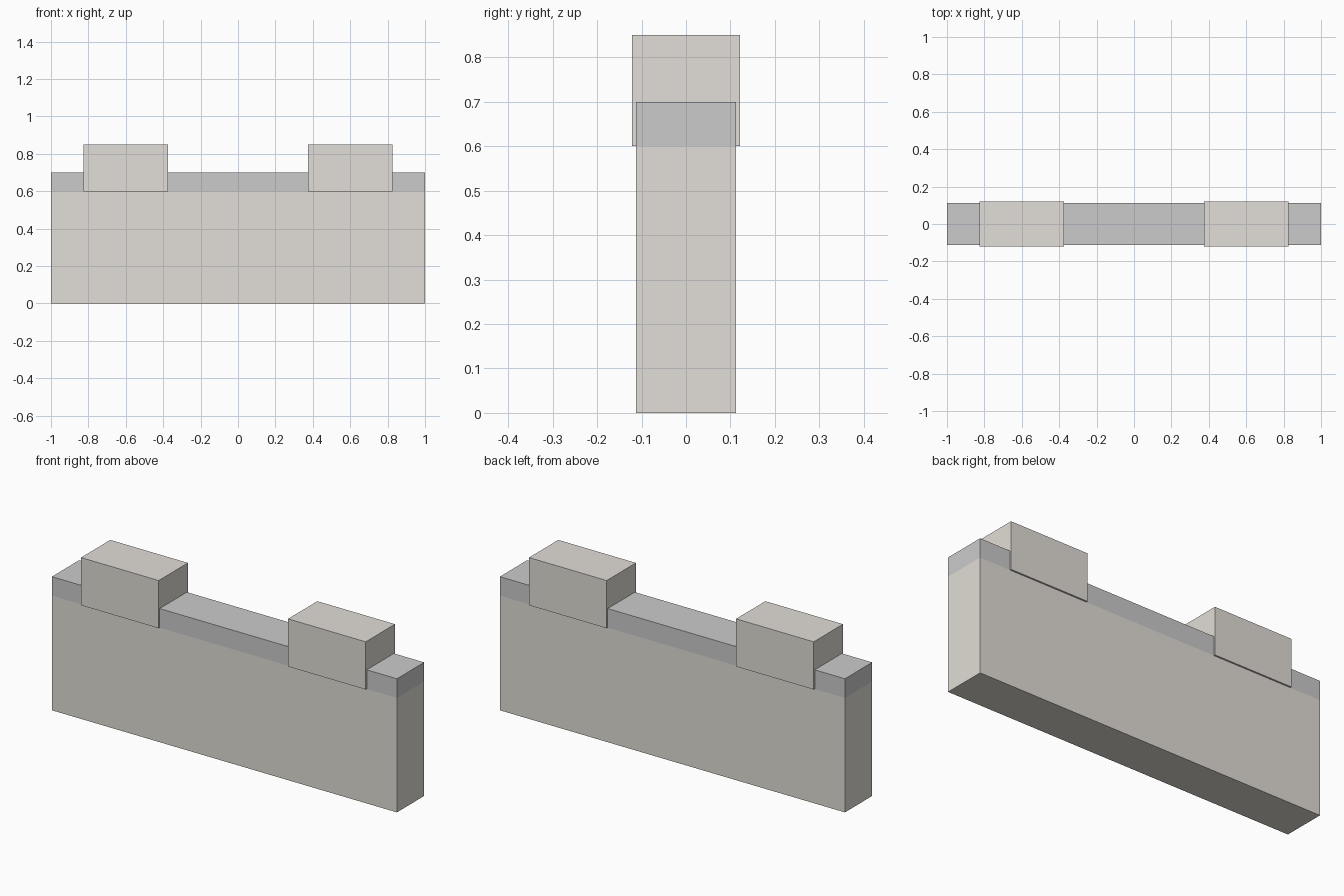
import bpy

if "Cube" in bpy.data.objects:
    bpy.data.objects.remove(bpy.data.objects["Cube"])

stone = bpy.data.materials.new("warm_stone")
stone.diffuse_color = (0.76, 0.73, 0.68, 1)
stone.use_nodes = True
stone.node_tree.nodes["Principled BSDF"].inputs["Base Color"].default_value = stone.diffuse_color


def box(name, x, width, depth, z0, z1, mat=None):
    bpy.ops.mesh.primitive_cube_add(size=1, location=(x, 0, (z0 + z1) / 2))
    ob = bpy.context.object
    ob.name = name
    ob.scale = (width, depth, z1 - z0)
    bpy.ops.object.transform_apply(location=False, rotation=False, scale=True)
    if mat:
        ob.data.materials.append(mat)
    return ob


# wall body and the plain grey course along its top
box("wall_body", 0, 2.0, 0.225, 0, 0.6, stone)
box("wall_top_course", 0, 2.0, 0.225, 0.6, 0.7)

# two battlement blocks, slightly proud of the wall faces
for side, label in ((-1, "left"), (1, "right")):
    box(f"battlement_{label}", side * 0.6, 0.45, 0.242, 0.6, 0.85, stone)
